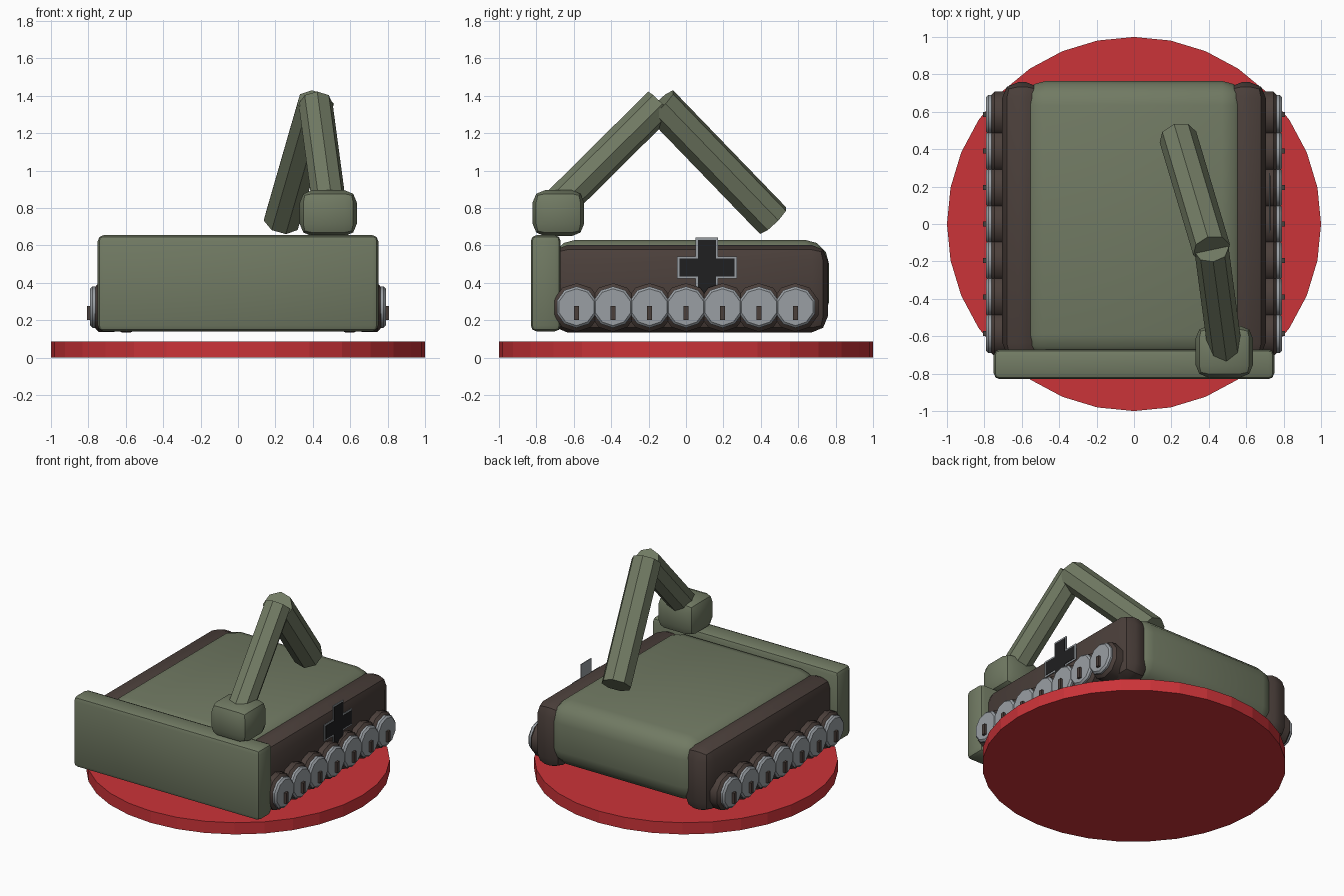
import bpy, math
from mathutils import Vector

old = bpy.data.objects.get("Cube")
if old:
    bpy.data.objects.remove(old, do_unlink=True)


def material(name, rgb):
    m = bpy.data.materials.new(name)
    m.use_nodes = True
    m.diffuse_color = (*rgb, 1)
    m.node_tree.nodes["Principled BSDF"].inputs["Base Color"].default_value = (*rgb, 1)
    return m


GREEN = material("olive green", (0.165, 0.195, 0.125))
BROWN = material("dark brown", (0.07, 0.05, 0.043))
GREY = material("steel grey", (0.32, 0.345, 0.37))
BLACK = material("black", (0.014, 0.014, 0.015))
RED = material("red", (0.6, 0.033, 0.04))


def finish(name, mat, bevel=0, segments=2):
    ob = bpy.context.object
    ob.name = name
    ob.data.materials.append(mat)
    if bevel:
        bpy.ops.object.transform_apply(location=False, rotation=False, scale=True)
        mod = ob.modifiers.new("Bevel", 'BEVEL')
        mod.width, mod.segments = bevel, segments
        mod.limit_method = 'ANGLE'
        mod.angle_limit = math.radians(50)
        bpy.ops.object.modifier_apply(modifier="Bevel")
        bpy.ops.object.shade_smooth_by_angle(angle=math.radians(40))
    return ob


def box(name, mat, low, high, bevel=0, segments=2):
    low, high = Vector(low), Vector(high)
    bpy.ops.mesh.primitive_cube_add(size=1, location=(low + high) / 2)
    bpy.context.object.scale = high - low
    return finish(name, mat, bevel, segments)


def rod(name, mat, start, end, radius, sides, bevel=0):
    start, end = Vector(start), Vector(end)
    axis = end - start
    bpy.ops.mesh.primitive_cylinder_add(vertices=sides, radius=radius, depth=axis.length,
                                        location=(start + end) / 2)
    bpy.context.object.rotation_euler = axis.to_track_quat('Z', 'Y').to_euler()
    return finish(name, mat, bevel, 1)


def cross_plate(name, mat, x, y, z, reach, half, thick):
    # twelve-sided outline facing +x
    quarter = [(half, half), (half, reach), (-half, reach)]
    pts = []
    for turn in range(4):
        c, s = round(math.cos(turn * math.pi / 2)), round(math.sin(turn * math.pi / 2))
        pts += [(y + a * c - b * s, z + a * s + b * c) for a, b in quarter]
    n = len(pts)
    verts = [(x + dx, a, b) for dx in (0, thick) for a, b in pts]
    faces = [list(range(n))[::-1], list(range(n, 2 * n))]
    faces += [[i, (i + 1) % n, n + (i + 1) % n, n + i] for i in range(n)]
    mesh = bpy.data.meshes.new(name)
    mesh.from_pydata(verts, [], faces)
    mesh.materials.append(mat)
    bpy.context.collection.objects.link(bpy.data.objects.new(name, mesh))


# Round stand
rod("base_disc", RED, (0, 0, 0), (0, 0, 0.085), 1, 32)

# Body and front shield
box("hull", GREEN, (-0.6, -0.72, 0.17), (0.6, 0.765, 0.63), 0.13, 3)
box("front_shield", GREEN, (-0.75, -0.83, 0.14), (0.75, -0.67, 0.655), 0.032)

# Running gear on both sides
for side, label in ((1, "left"), (-1, "right")):
    inner, outer = sorted((0.49 * side, 0.705 * side))
    box(label + "_track", BROWN, (inner, -0.72, 0.135), (outer, 0.758, 0.602), 0.085)
    for i in range(7):
        y = (i - 3) * 0.195
        tag = f"_{i + 1}"
        rod(label + "_wheel_guard" + tag, BROWN, (0.64 * side, y, 0.268),
            (0.765 * side, y, 0.268), 0.13, 10, 0.02)
        rod(label + "_wheel" + tag, GREY, (0.74 * side, y, 0.27),
            (0.79 * side, y, 0.27), 0.111, 10, 0.012)
        a, b = sorted((0.77 * side, 0.807 * side))
        box(label + "_wheel_peg" + tag, BROWN, (a, y - 0.013, 0.2), (b, y + 0.013, 0.277))

# Cross marking on the left side
cross_plate("cross_border", GREY, 0.722, 0.112, 0.482, 0.16, 0.06, 0.006)
cross_plate("cross_face", BLACK, 0.728, 0.112, 0.482, 0.148, 0.048, 0.003)

# Jointed arm
box("arm_mount", GREEN, (0.33, -0.82, 0.65), (0.635, -0.545, 0.895), 0.065)
elbow = (0.415, -0.138, 1.357)
rod("lower_arm", GREEN, (0.49, -0.7, 0.8), elbow, 0.092, 8)
rod("upper_arm", GREEN, elbow, (0.235, 0.465, 0.733), 0.102, 8)
